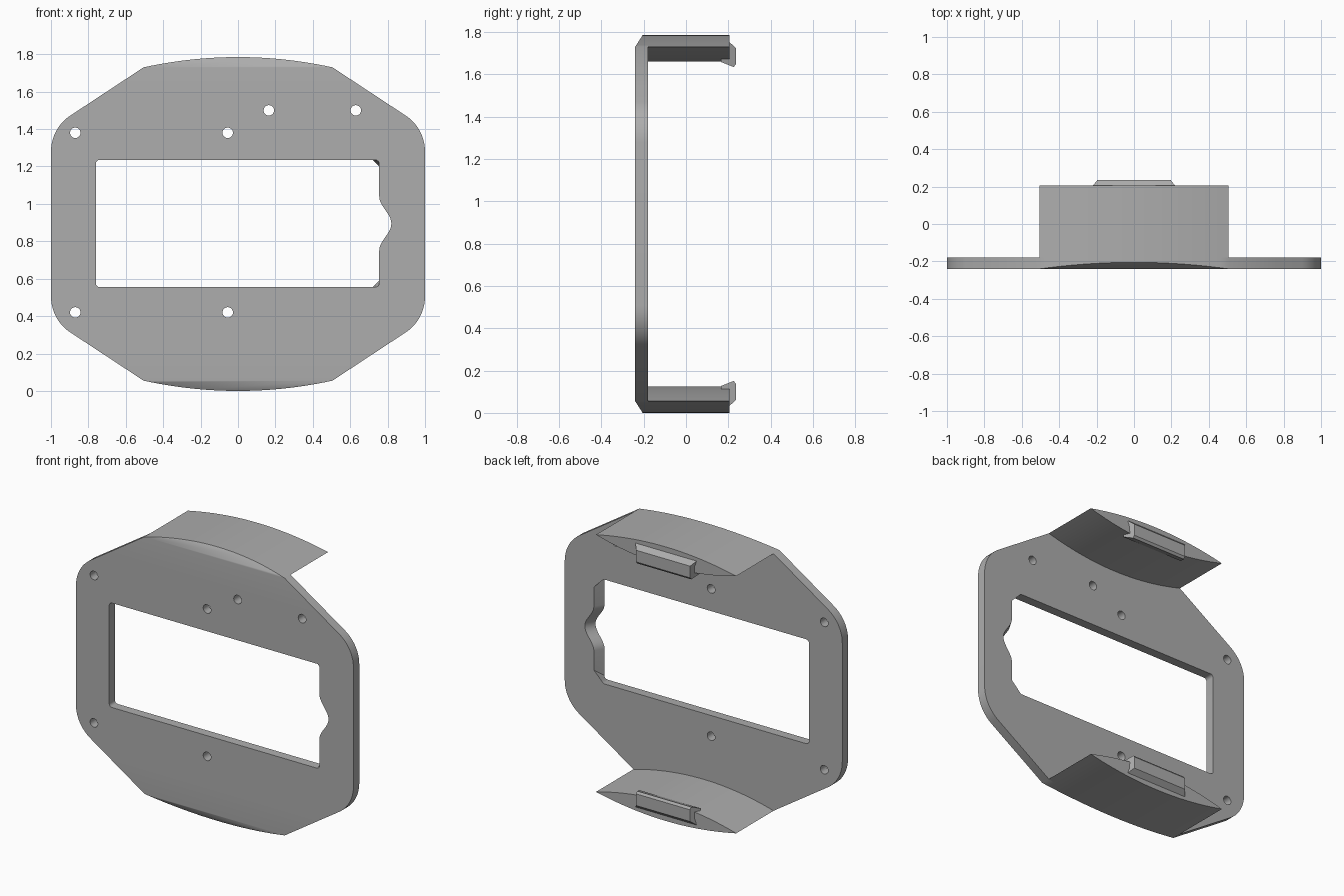
import bpy, bmesh, math
from mathutils import Vector

if "Cube" in bpy.data.objects:
    bpy.data.objects.remove(bpy.data.objects["Cube"])

H = 1.785            # total height
MID = H / 2
FRONT, BACK = -0.24, -0.18
HALF, SHOULDER = 0.505, 1.73

grey = bpy.data.materials.new("plain grey")
grey.use_nodes = True
colour = (0.42, 0.42, 0.42, 1)
grey.diffuse_color = colour
grey.node_tree.nodes["Principled BSDF"].inputs["Base Color"].default_value = colour


def arc(cx, cz, r, a0, a1, n):
    angles = [math.radians(a0 + (a1 - a0) * i / n) for i in range(n + 1)]
    return [(cx + r * math.cos(a), cz + r * math.sin(a)) for a in angles]


def bow(peak, n=24):
    """Shallow arch from right shoulder to left shoulder."""
    xs = [HALF - 2 * HALF * i / n for i in range(n + 1)]
    return [(x, peak + (SHOULDER - peak) * (x / HALF) ** 2) for x in xs]


def loft(name, near, far, y0, y1):
    """Solid between two matching xz outlines at y0 and y1."""
    bm = bmesh.new()
    a = [bm.verts.new((x, y0, z)) for x, z in near]
    b = [bm.verts.new((x, y1, z)) for x, z in far]
    bm.faces.new(a)
    bm.faces.new(b[::-1])
    for i in range(len(a)):
        j = (i + 1) % len(a)
        bm.faces.new((a[i], b[i], b[j], a[j]))
    return finish(name, bm)


def finish(name, bm):
    bmesh.ops.recalc_face_normals(bm, faces=bm.faces)
    mesh = bpy.data.meshes.new(name)
    bm.to_mesh(mesh)
    bm.free()
    mesh.materials.append(grey)
    ob = bpy.data.objects.new(name, mesh)
    bpy.context.collection.objects.link(ob)
    return ob


def smooth(ob):
    bpy.ops.object.select_all(action="DESELECT")
    bpy.context.view_layer.objects.active = ob
    ob.select_set(True)
    bpy.ops.object.shade_smooth_by_angle(angle=math.radians(40))


def flip(points):
    return [(x, H - z) for x, z in reversed(points)]


# Face plate outline: bowed top and bottom, sloped shoulders, rounded corners
corner = arc(0.77, 1.28, 0.23, 0, 56.3, 10)
right_top = corner
left_top = [(-x, z) for x, z in reversed(corner)]
upper = right_top + bow(H) + left_top
plate = loft("face_plate", upper + flip(upper), upper + flip(upper), FRONT, BACK)

# Slanted front lips at top and bottom
bm = bmesh.new()
bm.from_mesh(plate.data)
for s in (1, -1):
    z = MID + s * (SHOULDER - MID)
    cut = bmesh.ops.bisect_plane(bm, geom=bm.verts[:] + bm.edges[:] + bm.faces[:],
                                 plane_co=(0, FRONT, z), clear_outer=True,
                                 plane_no=Vector((0, -0.055, s * 0.035)).normalized())
    rim = [e for e in bm.edges if e.is_boundary]
    bmesh.ops.holes_fill(bm, edges=rim, sides=0)
    bmesh.ops.bisect_plane(bm, geom=bm.verts[:] + bm.edges[:] + bm.faces[:],
                           plane_co=(0, 0, MID + s * 0.66), plane_no=(0, 0, 1))
bmesh.ops.recalc_face_normals(bm, faces=bm.faces)
bm.to_mesh(plate.data)
bm.free()


# Window with a side notch; its right wall flares towards the back
def window(right, r, chamfer):
    left, low, high, n = -0.76, 0.555, 1.235, 4
    if chamfer:
        top = [(right - r * i / n, high - r + r * i / n) for i in range(n + 1)]
    else:
        top = arc(right - r, high - r, r, 0, 90, n)
    bottom = [(x, low + high - z) for x, z in reversed(top)]
    notch = []
    for i in range(21):
        t = i / 10 - 1
        notch.append((right + 0.065 * math.cos(t * math.pi / 2) ** 2, 0.895 + 0.145 * t))
    f = 0.02
    return (bottom + notch + top + arc(left + f, high - f, f, 90, 180, n)
            + arc(left + f, low + f, f, 180, 270, n))


def extend(a, b, t):
    return [(p[0] + (q[0] - p[0]) * t, p[1] + (q[1] - p[1]) * t) for p, q in zip(a, b)]


near, far = window(0.755, 0.02, False), window(0.79, 0.07, True)
cutters = [loft("window_cutter", extend(near, far, -0.02), extend(near, far, 1.02),
                FRONT - 0.0012, BACK + 0.0012)]

# Screw holes
for x, z in ((-0.87, 1.38), (-0.055, 1.38), (0.165, 1.5), (0.63, 1.5),
             (-0.87, 0.42), (-0.055, 0.42)):
    ring = arc(x, z, 0.028, 0, 345, 23)
    cutters.append(loft("hole_cutter", ring, ring, FRONT - 0.05, BACK + 0.05))

for c in cutters:
    c.hide_render = True
    m = plate.modifiers.new("cut", "BOOLEAN")
    m.operation, m.object, m.solver = "DIFFERENCE", c, "EXACT"
bpy.context.view_layer.objects.active = plate
for m in list(plate.modifiers):
    bpy.ops.object.modifier_apply(modifier=m.name)
for c in cutters:
    bpy.data.objects.remove(c)
smooth(plate)

# Lens-shaped arms reaching back, each with a catch at its end
lens = bow(H) + bow(1.66)[::-1][1:-1]
catch = [(0.205, 1.752), (0.236, 1.724), (0.236, 1.648),
         (0.225, 1.634), (0.165, 1.658), (0.165, 1.70)]
for side in ("upper", "lower"):
    shape = lens if side == "upper" else flip(lens)
    smooth(loft(side + "_arm", shape, shape, BACK, 0.205))

    bm = bmesh.new()
    ends = []
    for s in (-1, 1):
        ends.append([bm.verts.new((s * (0.195 if y > 0.21 else 0.22), y,
                                   z if side == "upper" else H - z)) for y, z in catch])
    for end in ends:
        bm.faces.new(end)
    for i in range(len(catch)):
        j = (i + 1) % len(catch)
        bm.faces.new((ends[0][i], ends[0][j], ends[1][j], ends[1][i]))
    finish(side + "_catch", bm)
